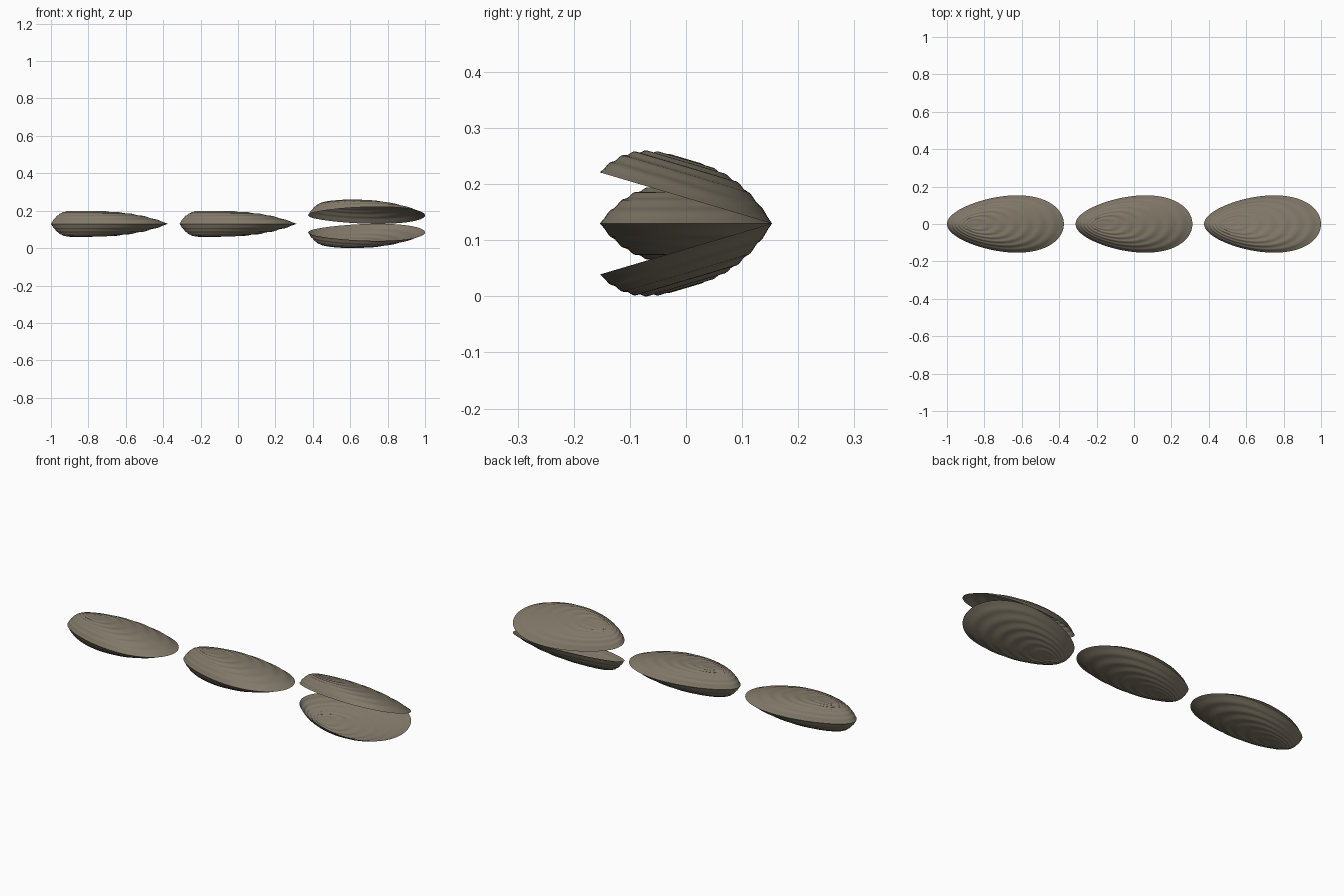
import bpy, bmesh, math

if "Cube" in bpy.data.objects:
    bpy.data.objects.remove(bpy.data.objects["Cube"])

SEG, RINGS = 96, 56
A, B, TAPER = 0.3125, 0.15, 0.217    # plan half length, half width, egg taper
UMBO_X, H, MID = -0.19, 0.069, 0.13  # highest point, valve depth, seam height
HINGE_Y, OPEN = 0.153, 0.297

mat = bpy.data.materials.new("shell_brown")
mat.diffuse_color = (0.22, 0.19, 0.14, 1)
mat.use_nodes = True
mat.node_tree.nodes["Principled BSDF"].inputs["Base Color"].default_value = mat.diffuse_color


def valve(name, cx, side, opening):
    """One thin domed half shell with growth ridges round the umbo."""
    bm = bmesh.new()

    def point(r, t):
        ox = A * math.cos(t)
        oy = B * math.sin(t) * (1 + TAPER * math.cos(t))
        x = UMBO_X + r * (ox - UMBO_X)
        y = r * oy
        z = H * (1 - r ** 3)
        z += 0.0016 * math.sin(r * math.tau * 7) * min(1, 4 * r) * min(1, 12 * (1 - r))
        z += opening * (HINGE_Y - y)
        return bm.verts.new((cx + x, y, MID + side * z))

    top = point(0, 0)
    rings = [[point(i / RINGS, math.tau * j / SEG) for j in range(SEG)]
             for i in range(1, RINGS + 1)]
    for j in range(SEG):
        k = (j + 1) % SEG
        faces = [(top, rings[0][j], rings[0][k])]
        faces += [(a[j], b[j], b[k], a[k]) for a, b in zip(rings, rings[1:])]
        for f in faces:
            bm.faces.new(f if side > 0 else f[::-1]).smooth = True
    mesh = bpy.data.meshes.new(name)
    bm.to_mesh(mesh)
    bm.free()
    mesh.materials.append(mat)
    ob = bpy.data.objects.new(name, mesh)
    bpy.context.collection.objects.link(ob)


# two closed shells and one open shell, hinged at the back
for label, cx, opening in (("left_shell", -0.6875, 0), ("middle_shell", 0, 0),
                           ("open_shell", 0.6875, OPEN)):
    valve(label + "_upper_valve", cx, 1, opening)
    valve(label + "_lower_valve", cx, -1, opening)
